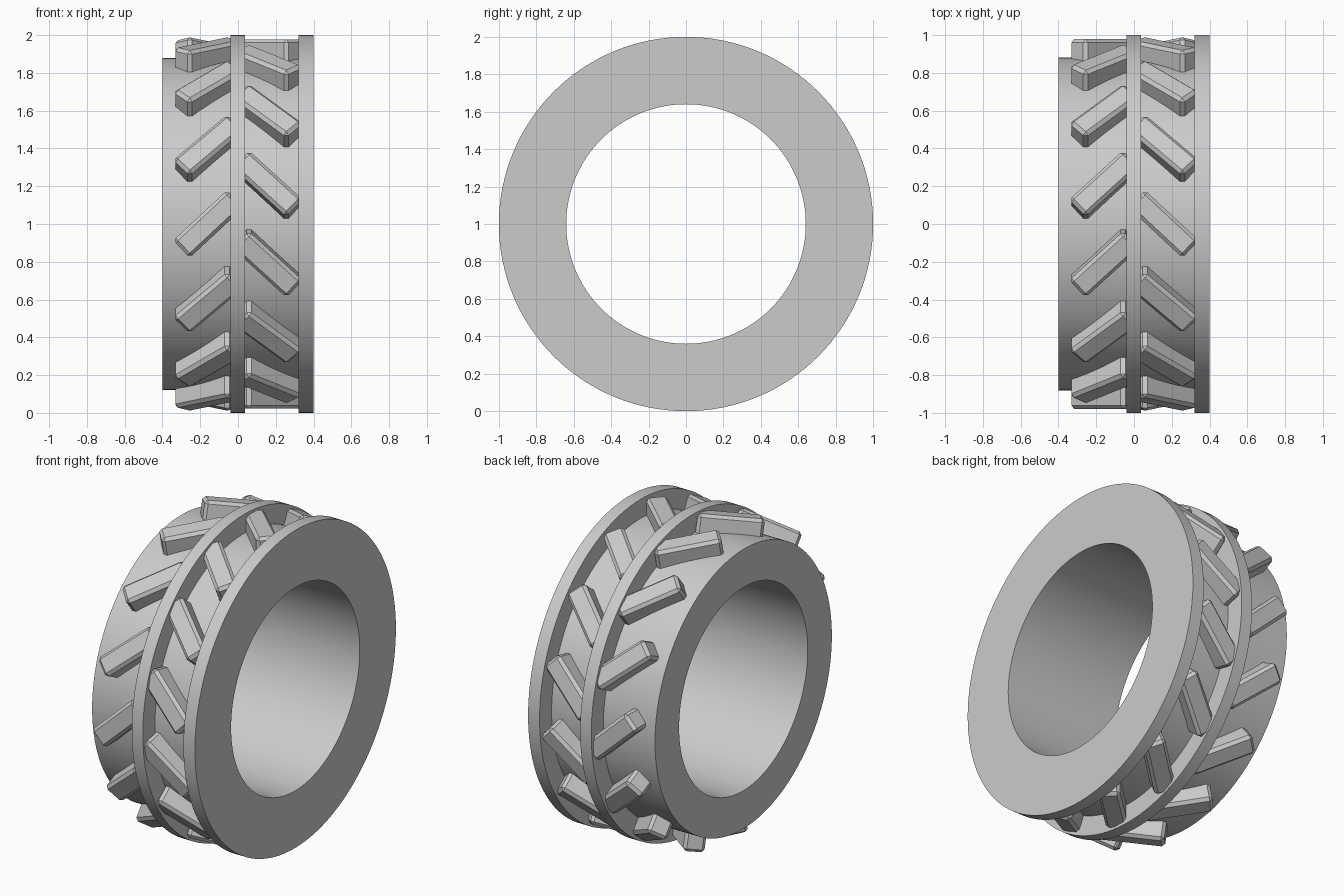
import bpy, bmesh, math
from mathutils import Matrix, Vector

if "Cube" in bpy.data.objects:
    bpy.data.objects.remove(bpy.data.objects["Cube"])

CENTRE = Vector((0, 0, 1))
LUGS = 14
SLANT = math.radians(43)

grey = bpy.data.materials.new("plain_grey")
grey.use_nodes = True
grey.diffuse_color = (0.6, 0.6, 0.6, 1)
grey.node_tree.nodes["Principled BSDF"].inputs["Base Color"].default_value = (0.6, 0.6, 0.6, 1)


def add_object(name, mesh):
    obj = bpy.data.objects.new(name, mesh)
    bpy.context.collection.objects.link(obj)
    return obj


# Wheel ring: profile of (x, radius) spun about the x axis
profile = [(-0.4, 0.64), (-0.4, 0.88), (-0.04, 0.88), (-0.04, 1), (0.037, 1),
           (0.037, 0.88), (0.32, 0.88), (0.32, 1), (0.4, 1), (0.4, 0.64)]
bm = bmesh.new()
verts = [bm.verts.new((x, 0, r)) for x, r in profile]
edges = [bm.edges.new((v, verts[i - 1])) for i, v in enumerate(verts)]
bmesh.ops.spin(bm, geom=verts + edges, cent=(0, 0, 0), axis=(1, 0, 0),
               angle=math.tau, steps=128, use_duplicate=False)
bmesh.ops.remove_doubles(bm, verts=bm.verts[:], dist=0.0001)
bmesh.ops.recalc_face_normals(bm, faces=bm.faces[:])
ring_mesh = bpy.data.meshes.new("wheel_ring")
bm.to_mesh(ring_mesh)
bm.free()
ring_mesh.materials.append(grey)
ring = add_object("wheel_ring", ring_mesh)
ring.location = CENTRE
bpy.ops.object.select_all(action="DESELECT")
ring.select_set(True)
bpy.context.view_layer.objects.active = ring
bpy.ops.object.shade_smooth_by_angle(angle=math.radians(30))

# Tread lug: one chamfered bar shared by every lug, z pointing outwards
bm = bmesh.new()
bmesh.ops.create_cube(bm, size=1)
bmesh.ops.scale(bm, vec=(0.39, 0.127, 0.148), verts=bm.verts[:])
bmesh.ops.bevel(bm, geom=bm.edges[:], offset=0.018, segments=1, affect="EDGES")
lug_mesh = bpy.data.meshes.new("tread_lug")
bm.to_mesh(lug_mesh)
bm.free()
lug_mesh.materials.append(grey)

# Two staggered rows of lugs forming a chevron
for name, side, offset in (("right_lug", -1, 0), ("left_lug", 1, 0.5)):
    for i in range(LUGS):
        a = math.tau * (i + offset) / LUGS
        out = Vector((0, -math.cos(a), math.sin(a)))
        ahead = Vector((0, math.sin(a), math.cos(a)))
        along = Vector((-side * math.cos(SLANT), 0, 0)) + ahead * math.sin(SLANT)
        rot = Matrix((along, out.cross(along), out)).transposed().to_4x4()
        place = CENTRE + out * 0.904 + Vector((side * 0.157, 0, 0))
        add_object(f"{name}_{i + 1}", lug_mesh).matrix_world = Matrix.Translation(place) @ rot
